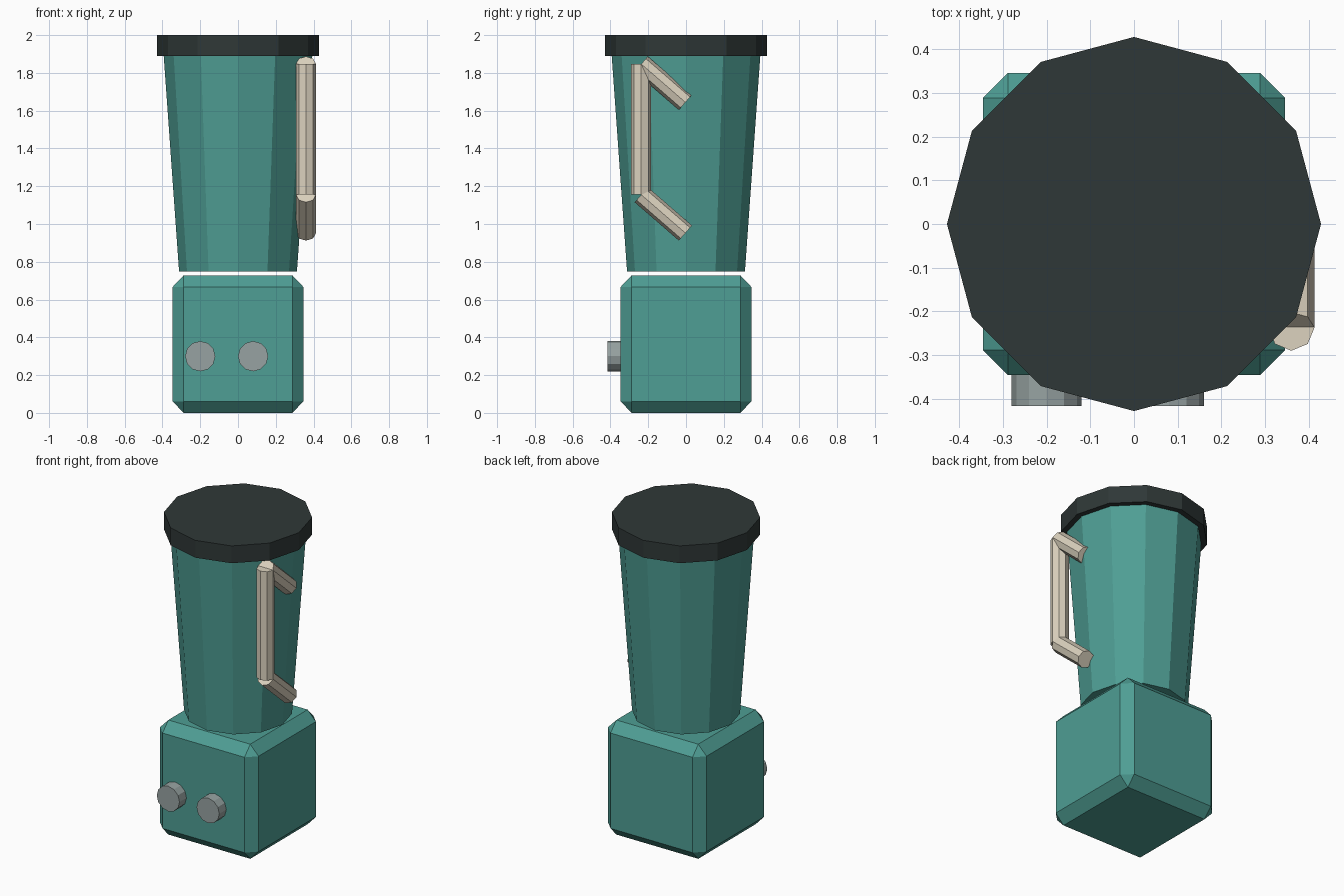
import bpy
import bmesh
from mathutils import Vector, Matrix

cube = bpy.data.objects.get("Cube")
if cube:
    bpy.data.objects.remove(cube, do_unlink=True)


def make_material(name, rgb):
    mat = bpy.data.materials.new(name)
    mat.use_nodes = True
    color = (*rgb, 1.0)
    mat.diffuse_color = color
    mat.node_tree.nodes["Principled BSDF"].inputs["Base Color"].default_value = color
    return mat


TEAL = make_material("teal", (0.077, 0.342, 0.297))
CHARCOAL = make_material("charcoal", (0.028, 0.039, 0.038))
CREAM = make_material("cream", (0.72, 0.65, 0.52))
GREY = make_material("grey", (0.31, 0.365, 0.36))


def add_object(name, bm, mat):
    mesh = bpy.data.meshes.new(name)
    bm.to_mesh(mesh)
    bm.free()
    mesh.materials.append(mat)
    obj = bpy.data.objects.new(name, mesh)
    bpy.context.collection.objects.link(obj)
    return obj


def add_rod(name, start, end, r_start, r_end, sides, mat):
    """Flat-shaded capped prism or cone between two points."""
    start, end = Vector(start), Vector(end)
    axis = end - start
    turn = Vector((0, 0, 1)).rotation_difference(axis).to_matrix().to_4x4()
    bm = bmesh.new()
    bmesh.ops.create_cone(bm, cap_ends=True, segments=sides,
                          radius1=r_start, radius2=r_end, depth=axis.length,
                          matrix=Matrix.Translation((start + end) / 2) @ turn)
    return add_object(name, bm, mat)


# Chamfered motor base
HEIGHT = 0.728
bm = bmesh.new()
bmesh.ops.create_cube(bm, size=0.692)
bmesh.ops.bevel(bm, geom=bm.edges[:], offset=0.058, segments=1, affect='EDGES')
bmesh.ops.scale(bm, vec=(1, 1, HEIGHT / 0.692), verts=bm.verts)
bmesh.ops.translate(bm, vec=(0, 0, HEIGHT / 2), verts=bm.verts)
add_object("motor_base", bm, TEAL)

# Tapered jar and its lid
add_rod("jar", (0, 0, 0.748), (0, 0, 1.9), 0.312, 0.394, 12, TEAL)
add_rod("lid", (0, 0, 1.89), (0, 0, 2.0), 0.428, 0.428, 12, CHARCOAL)

# Control knobs on the front
for side, x in (("right", -0.2), ("left", 0.08)):
    add_rod("knob_" + side, (x, -0.33, 0.3), (x, -0.416, 0.3), 0.08, 0.08, 12, GREY)

# Handle: upright grip with two slanted arms
X, Y, R = 0.36, -0.237, 0.053
add_rod("handle_grip", (X, Y, 1.156), (X, Y, 1.848), R, R, 8, CREAM)
for name, z in (("upper", 1.847), ("lower", 1.155)):
    add_rod("handle_arm_" + name, (X, Y, z), (X, -0.003, z - 0.203), R, R, 8, CREAM)
